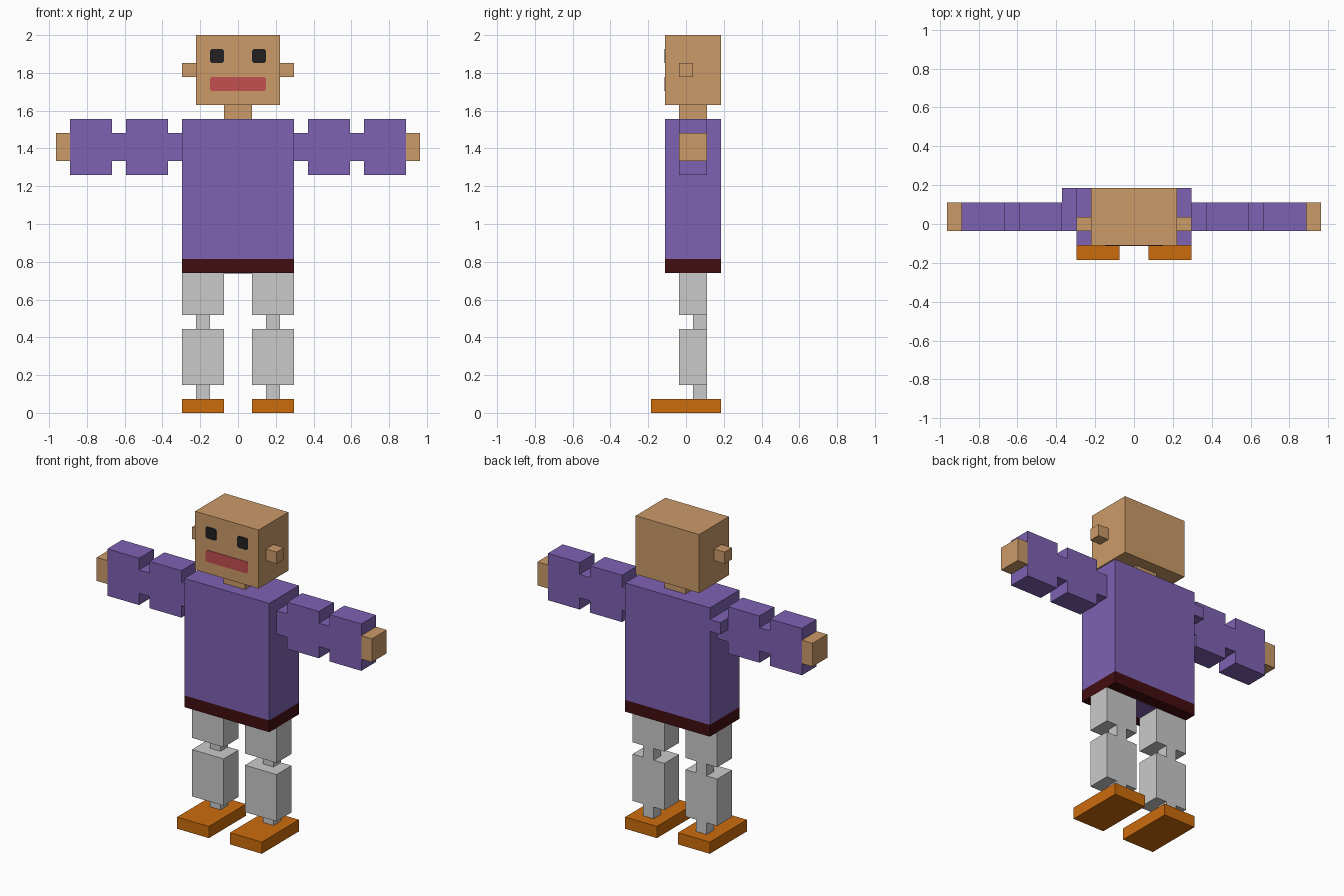
import bpy, bmesh

if "Cube" in bpy.data.objects:
    bpy.data.objects.remove(bpy.data.objects["Cube"])

U = 2 / 27  # one block unit


def linear(c):
    c /= 255
    return c / 12.92 if c <= 0.04045 else ((c + 0.055) / 1.055) ** 2.4


def material(name, r, g, b):
    m = bpy.data.materials.new(name)
    m.diffuse_color = (linear(r), linear(g), linear(b), 1)
    m.use_nodes = True
    m.node_tree.nodes["Principled BSDF"].inputs["Base Color"].default_value = m.diffuse_color
    return m


SKIN = material("skin_tan", 203, 155, 105)
PURPLE = material("shirt_purple", 126, 98, 179)
BELT = material("belt_maroon", 66, 13, 17)
GREY = material("trouser_grey", 202, 202, 202)
ORANGE = material("shoe_orange", 204, 108, 12)
BLACK = material("eye_black", 33, 33, 33)
RED = material("mouth_red", 195, 78, 80)


def finish(name, bm, mat):
    bmesh.ops.recalc_face_normals(bm, faces=bm.faces)
    me = bpy.data.meshes.new(name)
    bm.to_mesh(me)
    bm.free()
    me.materials.append(mat)
    ob = bpy.data.objects.new(name, me)
    bpy.context.collection.objects.link(ob)
    return ob


def box(name, mat, x, y, z):
    """Box spanning the given (min, max) ranges in block units."""
    bm = bmesh.new()
    bmesh.ops.create_cube(bm, size=1)
    for v in bm.verts:
        for i, (a, b) in enumerate((x, y, z)):
            v.co[i] = (b if v.co[i] > 0 else a) * U
    return finish(name, bm, mat)


def pair(name, mat, x, y, z):
    """The same box on both sides of the body."""
    box("right_" + name, mat, x, y, z)
    box("left_" + name, mat, (-x[1], -x[0]), y, z)


def face_plate(name, mat, x, z, c=0.12):
    """Thin plate with clipped corners on the front of the head."""
    (x0, x1), (z0, z1) = x, z
    pts = [(x0 + c, z0), (x1 - c, z0), (x1, z0 + c), (x1, z1 - c),
           (x1 - c, z1), (x0 + c, z1), (x0, z1 - c), (x0, z0 + c)]
    bm = bmesh.new()
    f = bm.faces.new([bm.verts.new((px * U, -1.5 * U, pz * U)) for px, pz in pts])
    ext = bmesh.ops.extrude_face_region(bm, geom=[f])["geom"]
    for v in ext:
        if isinstance(v, bmesh.types.BMVert):
            v.co.y -= 0.003
    finish(name, bm, mat)


BODY = (-1.5, 2.5)   # depth of torso and head
LIMB = (-0.5, 1.5)   # depth of limbs
JOINT = (0.5, 1.5)   # depth of knees and ankles

# Head, neck and face
box("head", SKIN, (-3, 3), BODY, (22, 27))
box("neck", SKIN, (-1, 1), LIMB, (21, 22))
pair("ear", SKIN, (3, 4), (-0.5, 0.5), (24, 25))
for side, x in (("left", -2), ("right", 1)):
    face_plate(side + "_eye", BLACK, (x, x + 1), (25, 26))
face_plate("mouth", RED, (-2, 2), (23, 24))

# Torso, belt and the shirt patch between the legs
box("torso", PURPLE, (-4, 4), BODY, (11, 21))
box("belt", BELT, (-4, 4), BODY, (10, 11))
box("shirt_patch", PURPLE, (-1, 1), LIMB, (9.96, 10))

# Arms
pair("shoulder", PURPLE, (4, 5), LIMB, (18, 20))
pair("upper_arm", PURPLE, (5, 8), LIMB, (17, 21))
pair("elbow", PURPLE, (8, 9), LIMB, (18, 20))
pair("forearm", PURPLE, (9, 12), LIMB, (17, 21))
pair("hand", SKIN, (12, 13), LIMB, (18, 20))
box("left_shoulder_nub", PURPLE, (-5, -4), (1.5, 2.5), (19, 20))

# Legs and shoes
pair("thigh", GREY, (1, 4), LIMB, (7, 10))
pair("knee", GREY, (2, 3), JOINT, (6, 7))
pair("shin", GREY, (1, 4), LIMB, (2, 6))
pair("ankle", GREY, (2, 3), JOINT, (1, 2))
pair("shoe", ORANGE, (1, 4), (-2.5, 2.5), (0, 1))
